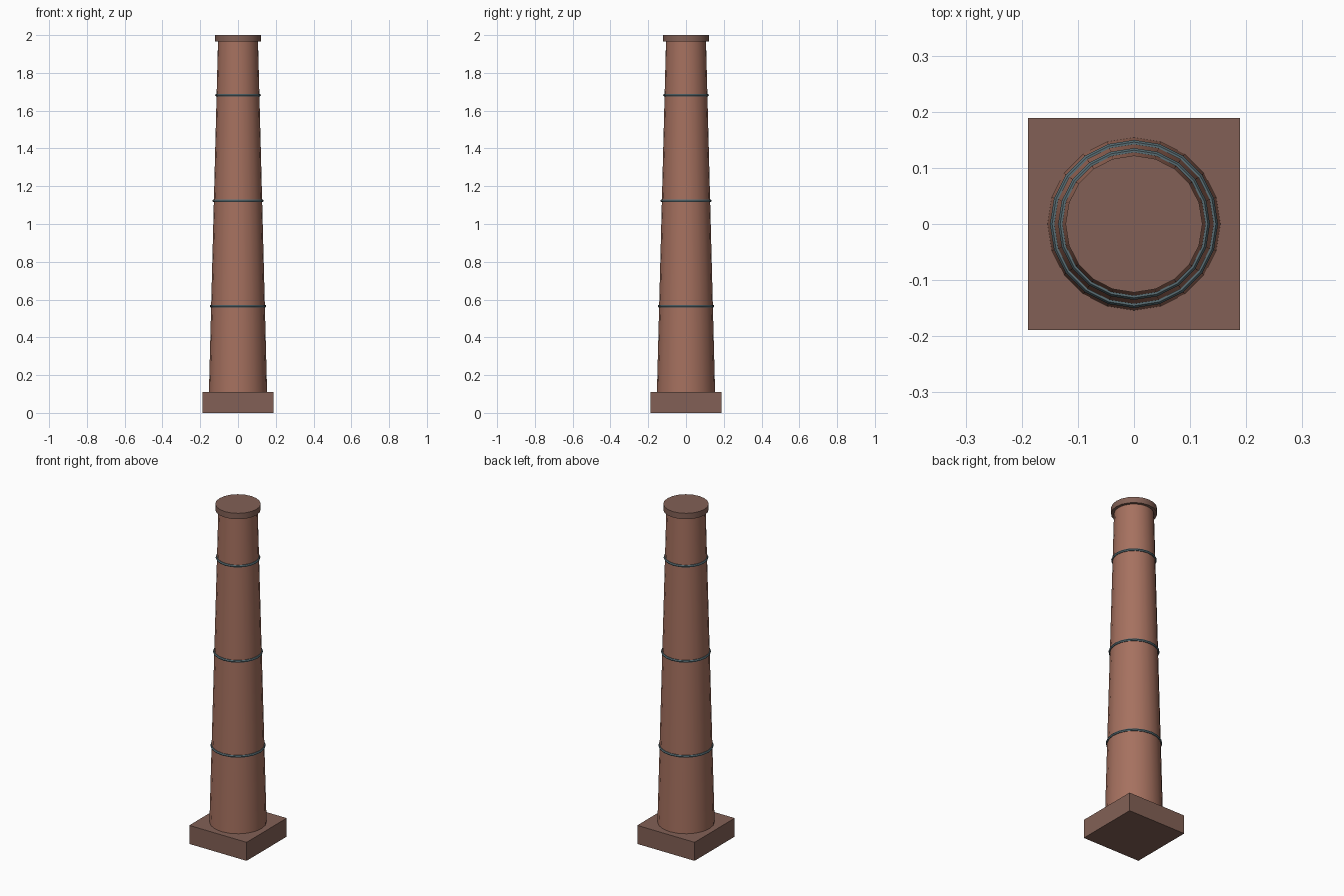
import bpy
import math

cube = bpy.data.objects.get("Cube")
if cube:
    bpy.data.objects.remove(cube, do_unlink=True)

SIDES = 20
BASE_TOP, CAP_BOTTOM, TOP = 0.11, 1.965, 2.0
R_LOW, R_HIGH = 0.154, 0.106


def make_material(name, rgb):
    mat = bpy.data.materials.new(name)
    mat.use_nodes = True
    mat.diffuse_color = (*rgb, 1)
    mat.node_tree.nodes["Principled BSDF"].inputs["Base Color"].default_value = (*rgb, 1)
    return mat


brick = make_material("red brick", (0.38, 0.165, 0.115))
stone = make_material("brown stone", (0.225, 0.118, 0.092))
steel = make_material("blue grey steel", (0.10, 0.155, 0.175))


def finish(name, mat, smooth=True):
    obj = bpy.context.object
    obj.name = name
    obj.data.materials.append(mat)
    if smooth:
        bpy.ops.object.shade_smooth_by_angle(angle=math.radians(30))
    return obj


def tapered(name, r1, r2, z1, z2, mat):
    bpy.ops.mesh.primitive_cone_add(vertices=SIDES, radius1=r1, radius2=r2,
                                    depth=z2 - z1, location=(0, 0, (z1 + z2) / 2))
    return finish(name, mat)


def shaft_radius(z):
    t = (z - BASE_TOP) / (CAP_BOTTOM - BASE_TOP)
    return R_LOW + (R_HIGH - R_LOW) * t


# Square plinth
bpy.ops.mesh.primitive_cube_add(size=1, location=(0, 0, BASE_TOP / 2))
base = finish("base", stone, smooth=False)
base.scale = (0.377, 0.377, BASE_TOP)

# Tapering shaft and its cap
tapered("shaft", R_LOW, R_HIGH, BASE_TOP, CAP_BOTTOM, brick)
tapered("cap", 0.122, 0.122, CAP_BOTTOM, TOP, stone)

# Steel bands hugging the shaft
for name, z in (("lower_band", 0.565), ("middle_band", 1.123), ("upper_band", 1.682)):
    bpy.ops.mesh.primitive_torus_add(major_segments=SIDES, minor_segments=6,
                                     major_radius=shaft_radius(z), minor_radius=0.0075,
                                     location=(0, 0, z))
    finish(name, steel)
